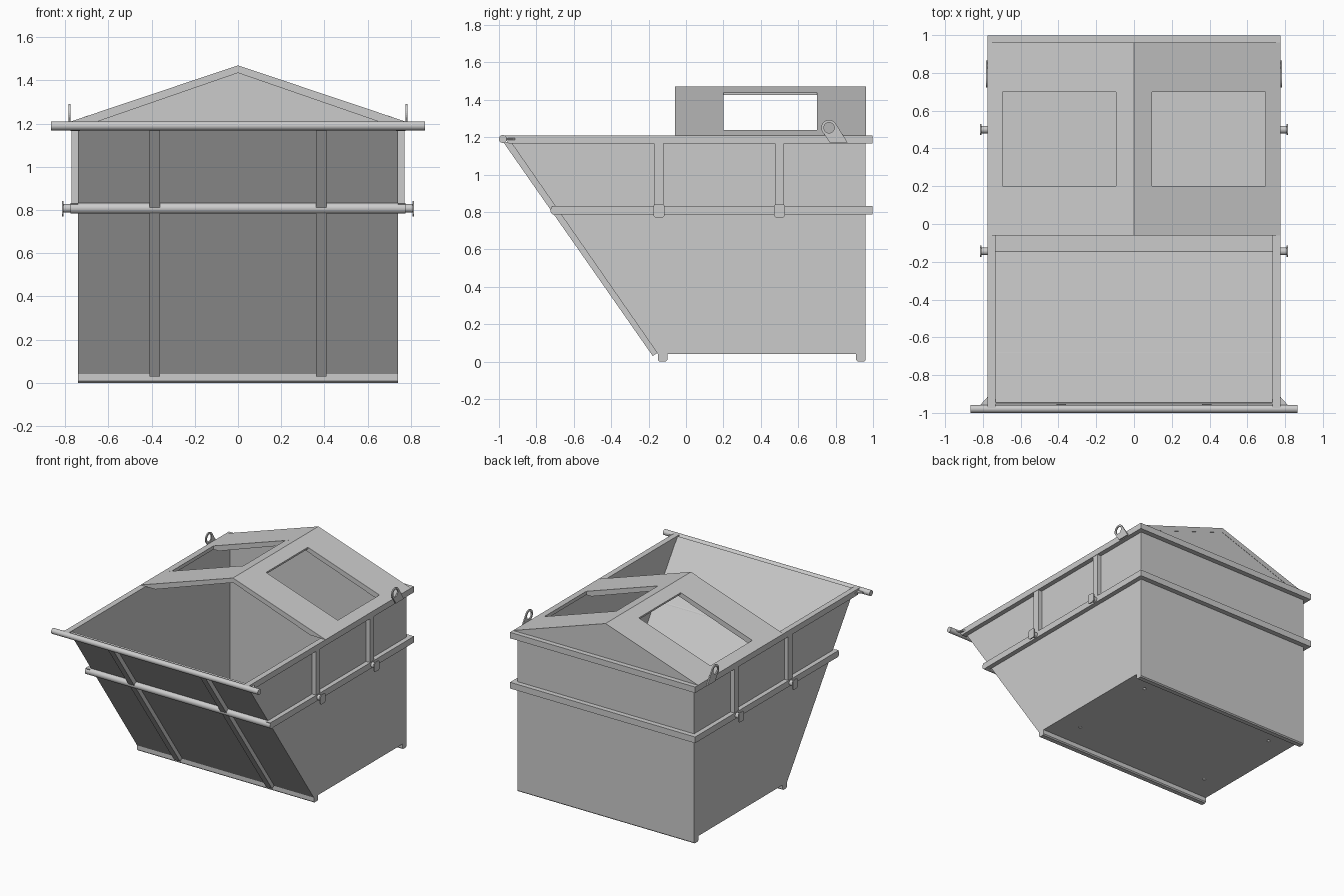
import bpy, bmesh
from math import cos, sin, pi
from mathutils import Vector, Matrix

if "Cube" in bpy.data.objects:
    bpy.data.objects.remove(bpy.data.objects["Cube"])


def finish(name, bm):
    bmesh.ops.recalc_face_normals(bm, faces=bm.faces)
    me = bpy.data.meshes.new(name)
    bm.to_mesh(me)
    bm.free()
    ob = bpy.data.objects.new(name, me)
    bpy.context.collection.objects.link(ob)
    return ob


def prism(name, pts, axis, a, b, open_top=False):
    """Extrude a 2D profile along an axis from a to b."""
    put = {'x': lambda p, t: (t, p[0], p[1]),
           'y': lambda p, t: (p[0], t, p[1]),
           'z': lambda p, t: (p[0], p[1], t)}[axis]
    bm = bmesh.new()
    lo = [bm.verts.new(put(p, a)) for p in pts]
    hi = [bm.verts.new(put(p, b)) for p in pts]
    n = len(pts)
    bm.faces.new(lo)
    bm.faces.new(hi)
    for i in range(n):
        bm.faces.new((lo[i], lo[(i + 1) % n], hi[(i + 1) % n], hi[i]))
    bmesh.ops.recalc_face_normals(bm, faces=bm.faces)
    if open_top:
        top = [f for f in bm.faces if f.normal.z > 0.9]
        bmesh.ops.delete(bm, geom=top, context='FACES')
    return finish(name, bm)


def box(name, x0, x1, y0, y1, z0, z1):
    return prism(name, [(x0, y0), (x1, y0), (x1, y1), (x0, y1)], 'z', z0, z1)


def rod(name, x0, x1, y, z, r, seg=24):
    """Round bar running along x, smooth sides and flat ends."""
    pts = [(y + r * cos(2 * pi * i / seg), z + r * sin(2 * pi * i / seg)) for i in range(seg)]
    ob = prism(name, pts, 'x', x0, x1)
    for f in ob.data.polygons:
        f.use_smooth = len(f.vertices) == 4
    for e in ob.data.edges:
        v = [ob.data.vertices[k].co.x for k in e.vertices]
        e.use_edge_sharp = abs(v[0] - v[1]) < 1e-6
    return ob


W, R = 0.74, 0.775      # wall and rail half widths
BACK = 0.998

# Open tub of sheet metal with a slanted front
tub = prism("tub", [(-0.955, 1.20), (-0.15, 0.04), (0.96, 0.04), (0.96, 1.20)],
            'x', -W, W, open_top=True)
sol = tub.modifiers.new("sheet", 'SOLIDIFY')
sol.thickness = 0.008
sol.offset = -1
sol.use_even_offset = True

# Four drain holes in the floor
bm = bmesh.new()
for x in (-0.565, 0.565):
    for y in (0.09, 0.79):
        bmesh.ops.create_cone(bm, cap_ends=True, segments=16, radius1=0.012, radius2=0.012,
                              depth=0.06, matrix=Matrix.Translation((x, y, 0.045)))
cutter = finish("drain_cutter", bm)
cutter.hide_render = True
cutter.hide_set(True)
cut = tub.modifiers.new("drains", 'BOOLEAN')
cut.operation = 'DIFFERENCE'
cut.object = cutter

# Skids under the floor
for name, y in (("front_skid", -0.15), ("back_skid", 0.91)):
    prism(name, [(y, 0.04), (y, 0.008), (y + 0.008, 0), (y + 0.042, 0),
                 (y + 0.05, 0.008), (y + 0.05, 0.04)], 'x', -W, W)

# Rails across the back and round bars across the front
box("back_rim", -R, R, 0.96, BACK, 1.165, 1.21)
box("back_mid_rail", -R, R, 0.96, BACK, 0.785, 0.832)
rod("front_lip_bar", -0.865, 0.865, -0.979, 1.19, 0.021)
rod("front_mid_bar", -R, R, -0.7, 0.808, 0.025)

for s, side in ((1, "right"), (-1, "left")):
    # Side rim and mid rail, cut to the slope at the front
    prism(side + "_rim", [(-0.98, 1.21), (-0.948, 1.165), (BACK, 1.165), (BACK, 1.21)],
          'x', s * 0.732, s * R)
    prism(side + "_mid_rail", [(-0.72, 0.832), (-0.69, 0.785), (BACK, 0.785), (BACK, 0.832)],
          'x', s * W, s * R)

    # Slanted ribs on the front wall
    prism(side + "_front_rib", [(-0.978, 1.175), (-0.178, 0.03), (-0.15, 0.048), (-0.935, 1.175)],
          'x', s * 0.36, s * 0.41)

    # Posts with lifting trunnions
    for tag, y in (("front", -0.145), ("back", 0.5)):
        box(f"{side}_{tag}_post", s * W, s * 0.772, y - 0.025, y + 0.025, 0.832, 1.165)
        rod(f"{side}_{tag}_trunnion", s * W, s * 0.812, y, 0.808, 0.02)
        w, c = 0.03, 0.01
        prism(f"{side}_{tag}_trunnion_plate",
              [(y - w, 0.77 + c), (y - w + c, 0.77), (y + w - c, 0.77), (y + w, 0.77 + c),
               (y + w, 0.842 - c), (y + w - c, 0.842), (y - w + c, 0.842), (y - w, 0.842 - c)],
              'x', s * 0.807, s * 0.815)

    # Corner gusset behind the lip bar
    prism(side + "_gusset", [(s * R, -0.915), (s * R, -0.965), (s * 0.82, -0.965)],
          'z', 1.184, 1.194)

    # Lifting eye: strap and flat ring
    prism(side + "_eye_strap", [(0.735, 1.222), (0.77, 1.17), (0.865, 1.17), (0.805, 1.265),
                                (0.793, 1.23), (0.765, 1.216)], 'x', s * R, s * 0.784)
    bm = bmesh.new()
    n = 28
    rings = [[bm.verts.new((s * x, 0.765 + r * cos(2 * pi * i / n), 1.25 + r * sin(2 * pi * i / n)))
              for i in range(n)]
             for r, x in ((0.042, R), (0.042, 0.784), (0.028, 0.784), (0.028, R))]
    for k in range(4):
        a, b = rings[k], rings[(k + 1) % 4]
        for i in range(n):
            bm.faces.new((a[i], a[(i + 1) % n], b[(i + 1) % n], b[i]))
    finish(side + "_eye_ring", bm)

    # Sloping strip of roof below each hatch opening
    prism(side + "_roof_eave", [(s * R, 1.21), (s * 0.695, 1.21), (s * 0.695, 1.237)], 'y', 0.2, 0.7)

# Gabled roof: two full panels joined by a narrow ridge strip
chevron = [(-R, 1.21), (0, 1.47), (R, 1.21), (0.65, 1.21), (0, 1.435), (-0.65, 1.21)]
prism("front_roof_panel", chevron, 'y', -0.06, 0.2)
prism("back_roof_panel", chevron, 'y', 0.7, 0.962)
prism("roof_ridge", [(-0.095, 1.438), (0, 1.47), (0.095, 1.438),
                     (0.095, 1.425), (0, 1.457), (-0.095, 1.425)], 'y', 0.2, 0.7)

# Plate closing the back gable
prism("back_gable", [(-0.7, 1.2), (0.7, 1.2), (0.7, 1.215), (0, 1.45), (-0.7, 1.215)],
      'y', 0.95, 0.96)
